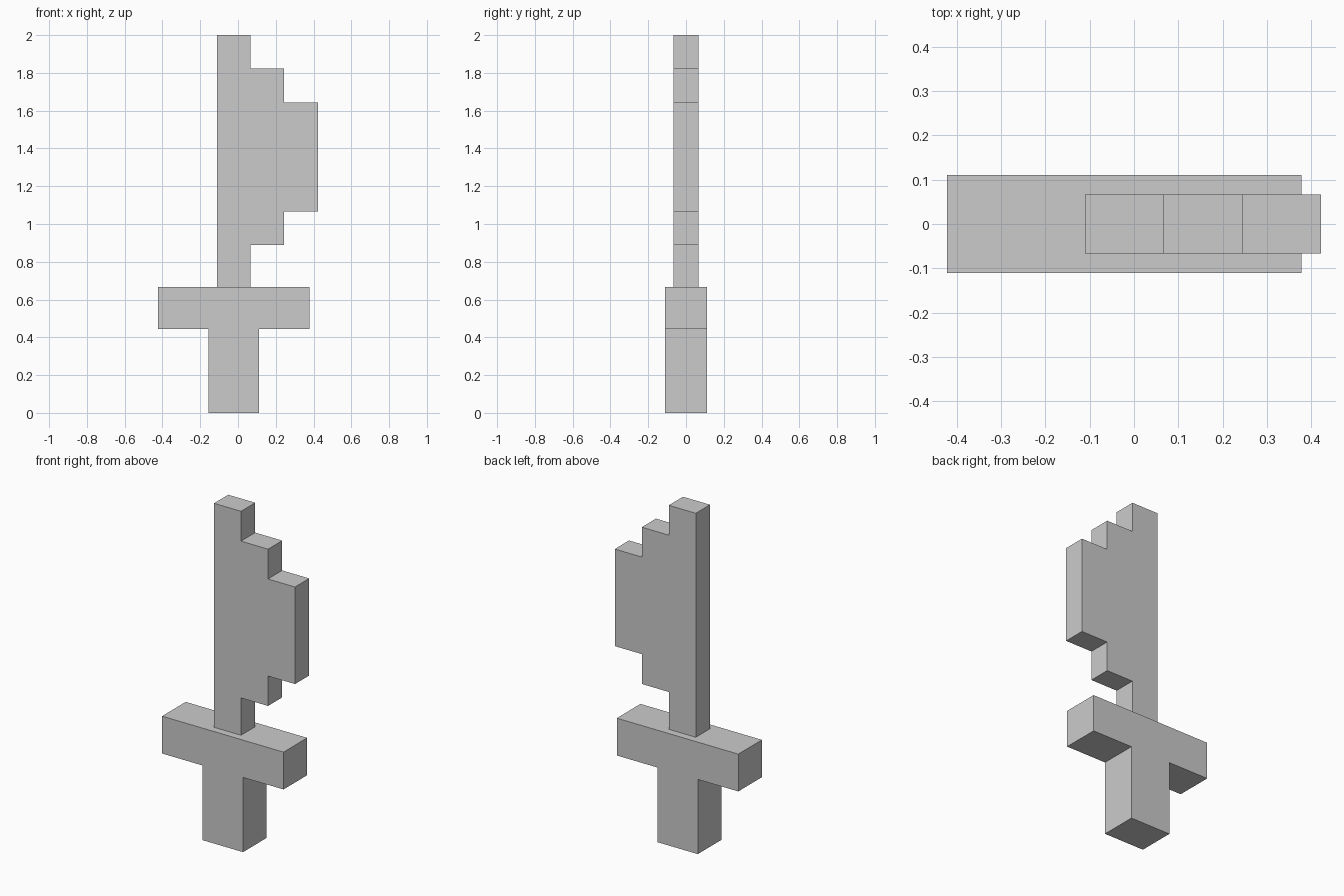
import bpy
import bmesh

if "Cube" in bpy.data.objects:
    bpy.data.objects.remove(bpy.data.objects["Cube"])

U = 2 / 90  # the model sits on a grid of 90 units in height


def plate(name, outline, half_depth):
    """Extrude an (x, z) outline, given in grid units, evenly about y = 0."""
    bm = bmesh.new()
    face = bm.faces.new([bm.verts.new((x * U, -half_depth * U, z * U)) for x, z in outline])
    ext = bmesh.ops.extrude_face_region(bm, geom=[face])
    verts = [g for g in ext["geom"] if isinstance(g, bmesh.types.BMVert)]
    bmesh.ops.translate(bm, verts=verts, vec=(0, 2 * half_depth * U, 0))
    bmesh.ops.recalc_face_normals(bm, faces=bm.faces)
    mesh = bpy.data.meshes.new(name)
    bm.to_mesh(mesh)
    bm.free()
    obj = bpy.data.objects.new(name, mesh)
    bpy.context.collection.objects.link(obj)
    return obj


# T-shaped grip with crossguard
plate("grip_and_guard", [(-7, 0), (5, 0), (5, 20), (17, 20), (17, 30),
                         (-19, 30), (-19, 20), (-7, 20)], 5)

# Thin blade: straight back, stepped belly on +x
plate("blade", [(-5, 30), (3, 30), (3, 40), (11, 40), (11, 48), (19, 48),
                (19, 74), (11, 74), (11, 82), (3, 82), (3, 90), (-5, 90)], 3)
